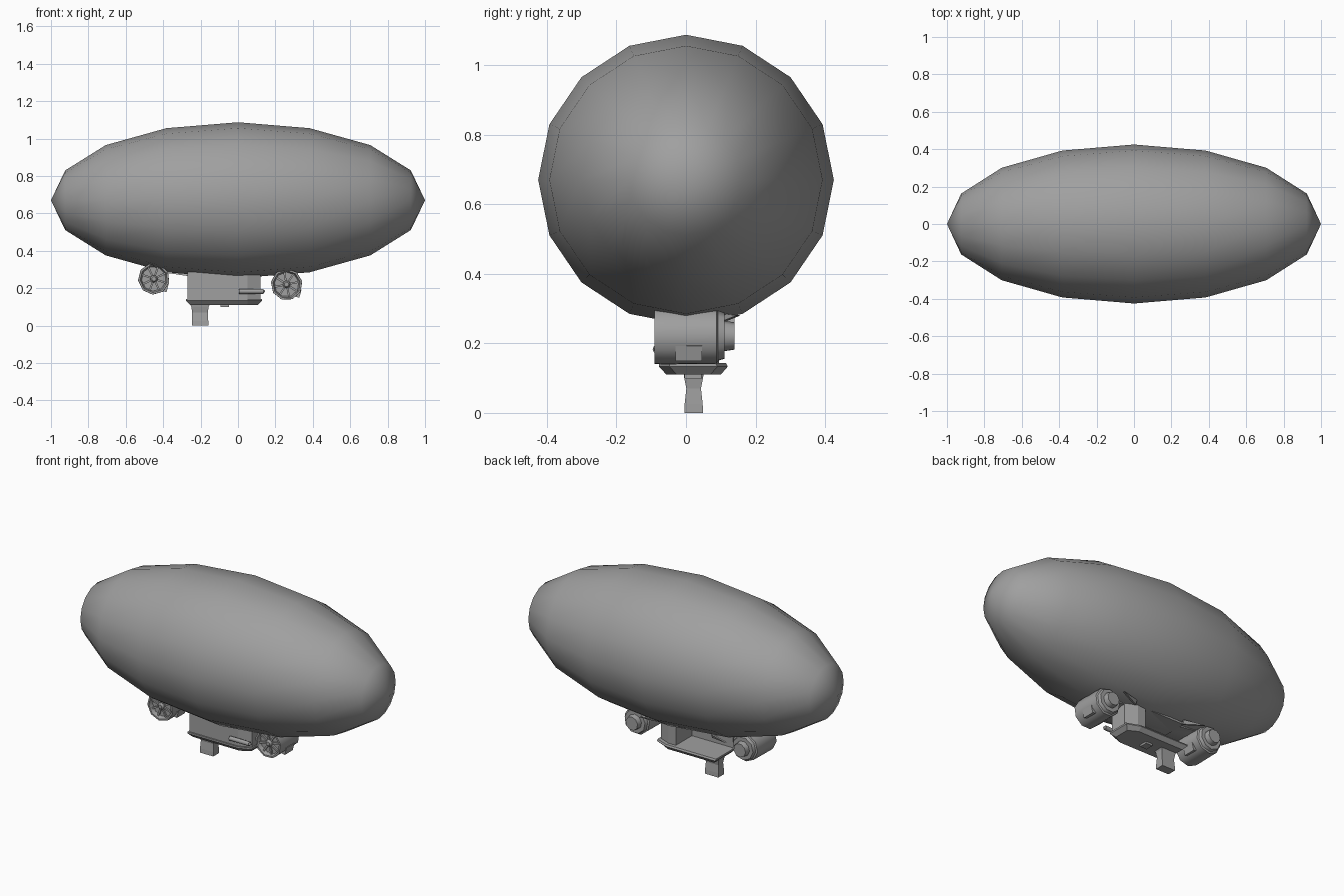
import bpy, bmesh, math
from mathutils import Vector, Matrix

if "Cube" in bpy.data.objects:
    bpy.data.objects.remove(bpy.data.objects["Cube"])

grey = bpy.data.materials.new("dark_grey")
grey.diffuse_color = (0.35, 0.35, 0.35, 1)
grey.use_nodes = True
grey.node_tree.nodes["Principled BSDF"].inputs["Base Color"].default_value = grey.diffuse_color


def finish(name, bm, smooth=None):
    """Make the object; smooth is the edge angle kept soft, in degrees."""
    bmesh.ops.recalc_face_normals(bm, faces=bm.faces)
    if smooth:
        for f in bm.faces:
            f.smooth = True
        for e in bm.edges:
            e.smooth = e.calc_face_angle(0) < math.radians(smooth)
    me = bpy.data.meshes.new(name)
    bm.to_mesh(me)
    bm.free()
    me.materials.append(grey)
    ob = bpy.data.objects.new(name, me)
    bpy.context.collection.objects.link(ob)
    return ob


def box(name, center, size, rot_y=0):
    bm = bmesh.new()
    m = Matrix.Translation(center) @ Matrix.Rotation(rot_y, 4, 'Y') @ Matrix.Diagonal((*size, 1))
    bmesh.ops.create_cube(bm, size=1, matrix=m)
    return finish(name, bm)


def loft(name, loops, smooth=None):
    """Closed skin through loops of equal length, capped at both ends."""
    bm = bmesh.new()
    rings = [[bm.verts.new(p) for p in loop] for loop in loops]
    n = len(rings[0])
    for a, b in zip(rings, rings[1:]):
        for i in range(n):
            j = (i + 1) % n
            bm.faces.new((a[i], a[j], b[j], b[i]))
    bm.faces.new(rings[0])
    bm.faces.new(rings[-1])
    return finish(name, bm, smooth)


def lathe_y(name, x, z, profile, sides, turn=0):
    """Turned part along y from (y, radius) pairs."""
    return loft(name, [[(x + r * math.cos(turn + 2 * math.pi * i / sides), y,
                         z + r * math.sin(turn + 2 * math.pi * i / sides))
                        for i in range(sides)] for y, r in profile], 46)


def beam(name, a, b, w, h):
    a, b = Vector(a), Vector(b)
    d = b - a
    bm = bmesh.new()
    m = Matrix.Translation((a + b) / 2) @ d.to_track_quat('X', 'Z').to_matrix().to_4x4()
    bmesh.ops.create_cube(bm, size=1, matrix=m @ Matrix.Diagonal((d.length, w, h, 1)))
    return finish(name, bm)


# gas envelope: low-poly ellipsoid with its poles on x
bm = bmesh.new()
bmesh.ops.create_uvsphere(bm, u_segments=16, v_segments=8, radius=1,
                          matrix=Matrix.Translation((0, 0, 0.67)) @ Matrix.Diagonal((1, 0.425, 0.417, 1))
                          @ Matrix.Rotation(math.pi / 2, 4, 'Y'))
finish("envelope", bm, 180)


# gondola hull: outline with bevelled +x corners, flaring out to the back
def plan(z, g, back):
    pts = [(-0.27 - g, -0.07 - g), (0.05, -0.07 - g), (0.12 + g, -0.04 - g),
           (0.12 + g, back - 0.03), (0.05, back), (-0.27 - g, back)]
    return [(x, y, z) for x, y in pts]


loft("gondola_floor", [plan(0.11, -0.014, 0.1), plan(0.133, 0.008, 0.12), plan(0.143, 0.008, 0.115)])
# cabin: closed +x end and front wall, open towards the back
loft("cabin_end", [[(0, -0.07, z), (0.05, -0.07, z), (0.12, -0.04, z),
                    (0.12, 0.065, z), (0.05, 0.095, z), (0, 0.095, z)] for z in (0.14, 0.285)])
box("cabin_front_wall", (-0.13, -0.063, 0.213), (0.28, 0.014, 0.145))
box("cabin_roof", (-0.135, 0.0125, 0.28), (0.27, 0.165, 0.012))
box("belly_box", (-0.07, 0.02, 0.113), (0.045, 0.05, 0.03))

# fuel tube on the front side
bm = bmesh.new()
for x, r, depth in ((0.07, 0.013, 0.13), (0.1375, 0.003, 0.015)):
    bmesh.ops.create_cone(bm, cap_ends=True, segments=8, radius1=0.013, radius2=r, depth=depth,
                          matrix=Matrix.Translation((x, -0.083, 0.183)) @ Matrix.Rotation(math.pi / 2, 4, 'Y'))
finish("side_tube", bm, 46)

# waisted landing foot
loft("landing_foot", [[(-0.203 + sx * w, 0.022 + sy * d, z) for sx, sy in ((-1, -1), (1, -1), (1, 1), (-1, 1))]
                      for z, w, d in ((0, 0.044, 0.027), (0.025, 0.044, 0.026), (0.07, 0.042, 0.021),
                                      (0.1, 0.046, 0.027), (0.122, 0.057, 0.03))])

# two ducted fan engines, alike but at different heights and spins
for side, x, z, turn in (("right", 0.26, 0.22, 0.2), ("left", -0.45, 0.25, 0.45)):
    s = 1 if x > 0 else -1
    lathe_y(side + "_engine", x, z,
            [(-0.066, 0.066), (-0.09, 0.074), (-0.09, 0.084), (-0.06, 0.085), (0.088, 0.083),
             (0.092, 0.074), (0.11, 0.068), (0.11, 0.045), (0.14, 0.04)], 9, turn)
    lathe_y(side + "_hub", x, z, [(-0.09, 0.012), (-0.082, 0.02), (-0.06, 0.02)], 8, turn)
    for k in range(8):
        a = turn + k * math.pi / 4
        beam(side + "_fan_blade", (x + 0.015 * math.cos(a), -0.074, z + 0.015 * math.sin(a)),
             (x + 0.07 * math.cos(a), -0.074, z + 0.07 * math.sin(a)), 0.01, 0.01)
    box(side + "_engine_panel", (x + 0.064 * math.cos(0.5), 0.008, z - 0.08 * math.sin(0.6)),
        (0.036, 0.075, 0.045), 0.25)
    # pylon tucked under the envelope, and thin brace
    cabin = 0.08 if s > 0 else -0.25
    beam(side + "_pylon", (cabin, 0.03, 0.279), (x - s * 0.05, 0.03, z + 0.05), 0.06, 0.01)
    loft(side + "_brace", [[(cabin, y, 0.262), (cabin, y + 0.01, 0.285), (cabin + s * 0.12, y + 0.045, 0.28)]
                           for y in (0.1, 0.112)])
